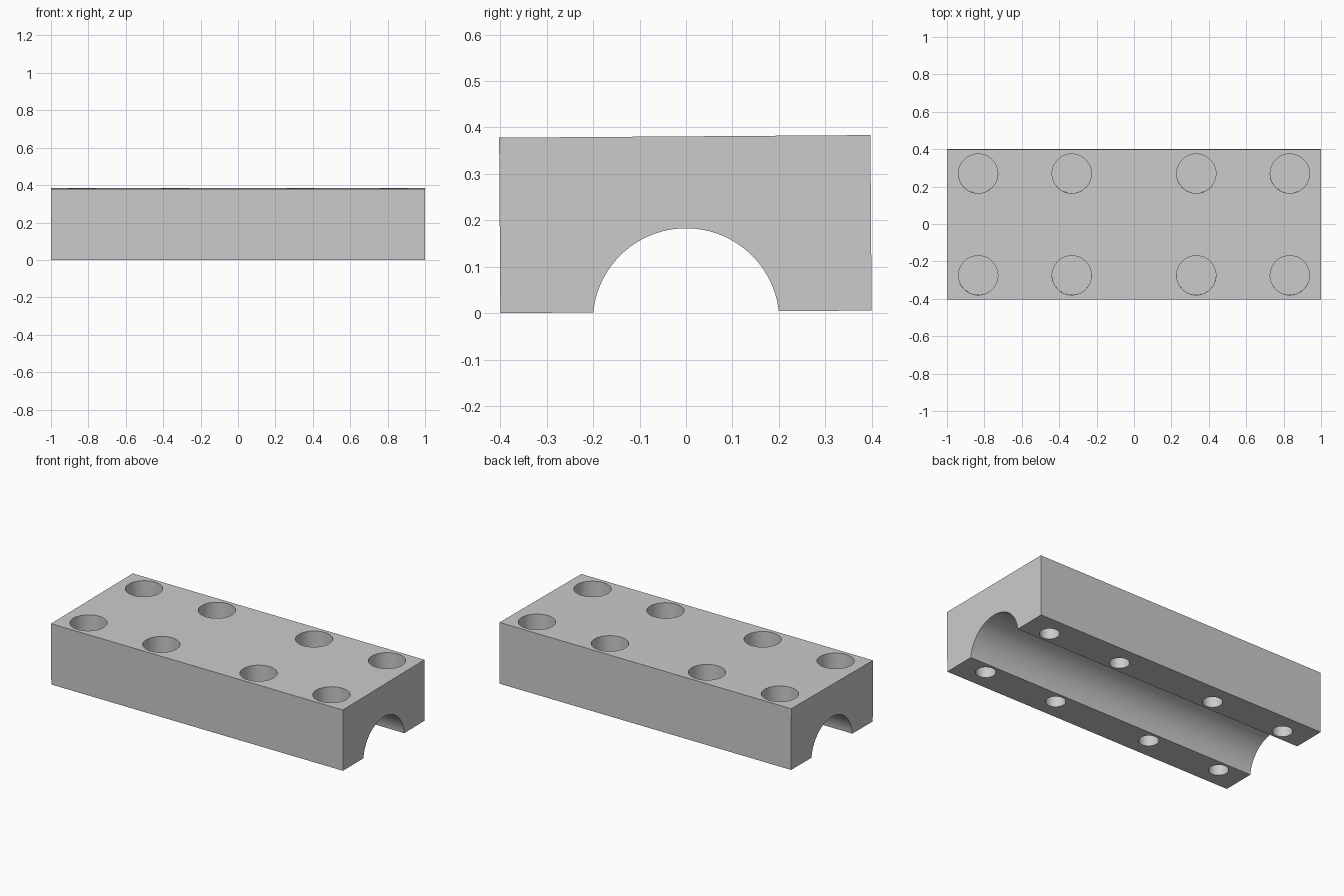
import bpy, bmesh
from math import sin, cos, asin, pi, radians
from mathutils import Matrix

cube = bpy.data.objects.get("Cube")
if cube:
    bpy.data.objects.remove(cube, do_unlink=True)

LENGTH, WIDTH, HEIGHT = 2.0, 0.8, 0.378
CHANNEL_R, CHANNEL_Z = 0.201, -0.021
TILT = radians(0.4)

grey = bpy.data.materials.new("light_grey")
grey.use_nodes = True
colour = (0.6, 0.6, 0.6, 1)
grey.diffuse_color = colour
grey.node_tree.nodes["Principled BSDF"].inputs["Base Color"].default_value = colour


def to_object(bm, name):
    bmesh.ops.recalc_face_normals(bm, faces=bm.faces)
    mesh = bpy.data.meshes.new(name)
    bm.to_mesh(mesh)
    bm.free()
    mesh.materials.append(grey)
    obj = bpy.data.objects.new(name, mesh)
    bpy.context.collection.objects.link(obj)
    return obj


# Block: end profile with a rounded channel, extruded along x
start = asin(-CHANNEL_Z / CHANNEL_R)
steps = 48
angles = [pi - start - (pi - 2 * start) * i / steps for i in range(steps + 1)]
arc = [(CHANNEL_R * cos(a), CHANNEL_Z + CHANNEL_R * sin(a)) for a in angles]
w = WIDTH / 2
profile = [(-w, 0)] + arc + [(w, 0), (w, HEIGHT), (-w, HEIGHT)]
bm = bmesh.new()
end = bm.faces.new([bm.verts.new((-LENGTH / 2, y, z)) for y, z in profile])
ext = bmesh.ops.extrude_face_region(bm, geom=[end], use_keep_orig=True)
verts = [v for v in ext["geom"] if isinstance(v, bmesh.types.BMVert)]
bmesh.ops.translate(bm, verts=verts, vec=(LENGTH, 0, 0))
block = to_object(bm, "clamp_block")

# Bolt holes: wide pockets from above, narrow ones from below, thin web between
bm = bmesh.new()
for x in (-0.833, -0.333, 0.333, 0.833):
    for y in (-0.272, 0.272):
        for radius, low, high in ((0.105, 0.2, 0.5), (0.056, -0.1, 0.19)):
            bmesh.ops.create_cone(
                bm, cap_ends=True, segments=48, radius1=radius, radius2=radius,
                depth=high - low, matrix=Matrix.Translation((x, y, (low + high) / 2)))
cutter = to_object(bm, "hole_cutter")
cutter.hide_render = True

cut = block.modifiers.new("bolt_holes", 'BOOLEAN')
cut.operation = 'DIFFERENCE'
cut.solver = 'EXACT'
cut.object = cutter
bpy.context.view_layer.objects.active = block
block.select_set(True)
bpy.ops.object.modifier_apply(modifier=cut.name)
bpy.data.objects.remove(cutter, do_unlink=True)

# Slight lean, resting on the front lower edge
block.data.transform(Matrix.Rotation(TILT, 4, 'X'))
lowest = min(v.co.z for v in block.data.vertices)
block.data.transform(Matrix.Translation((0, 0, -lowest)))
bpy.ops.object.shade_smooth_by_angle(angle=radians(30))
